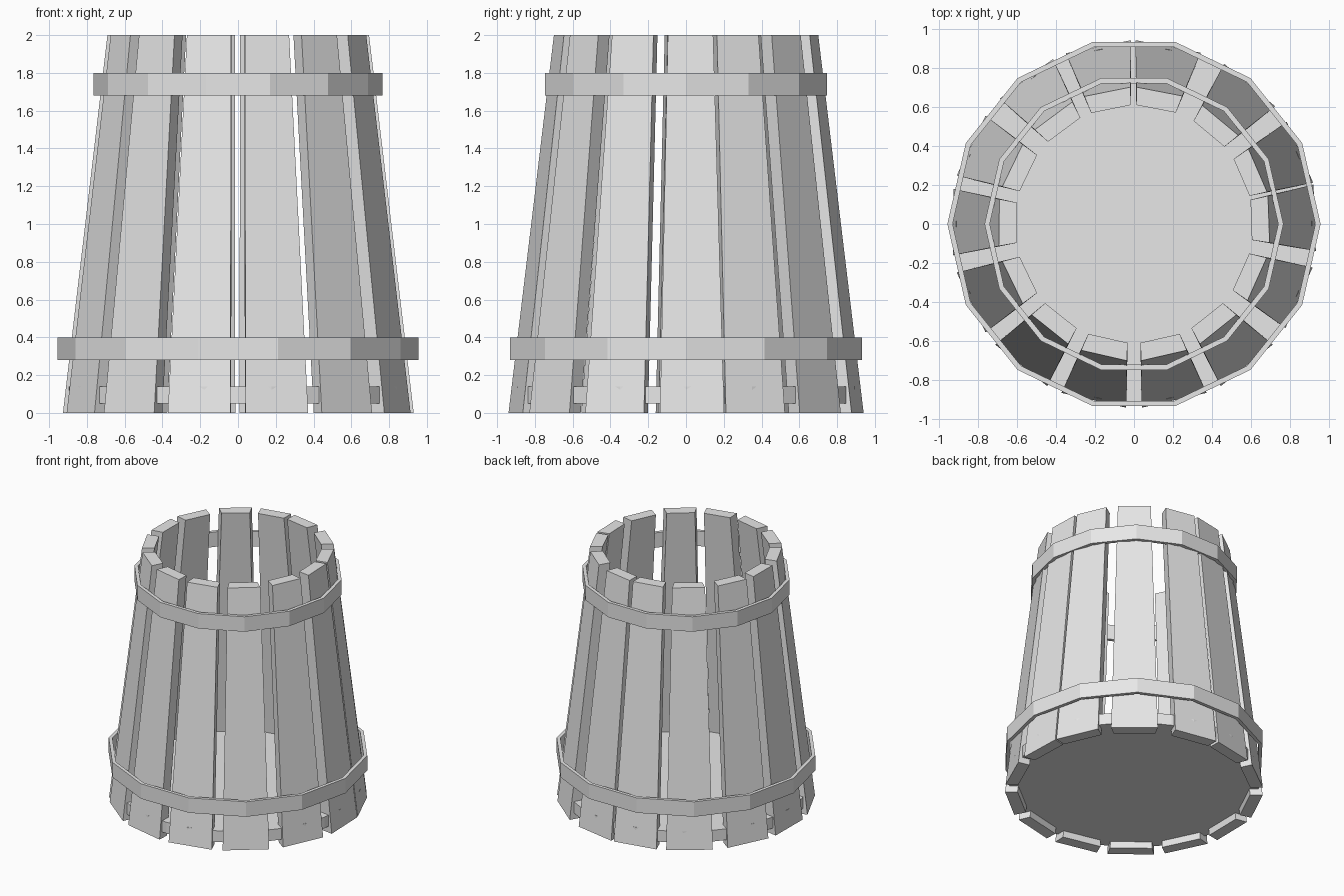
import bpy
import bmesh
from math import cos, sin, pi, radians

cube = bpy.data.objects.get("Cube")
if cube:
    bpy.data.objects.remove(cube, do_unlink=True)

SIDES = 14
STEP = 2 * pi / SIDES

grey = bpy.data.materials.new("plain_grey")
grey.use_nodes = True
grey.diffuse_color = (0.8, 0.8, 0.8, 1)
grey.node_tree.nodes["Principled BSDF"].inputs["Base Color"].default_value = (0.8, 0.8, 0.8, 1)


def finish(name, bm):
    bmesh.ops.recalc_face_normals(bm, faces=bm.faces)
    mesh = bpy.data.meshes.new(name)
    bm.to_mesh(mesh)
    bm.free()
    mesh.materials.append(grey)
    obj = bpy.data.objects.new(name, mesh)
    bpy.context.collection.objects.link(obj)
    return obj


def stave(name, angle):
    """Tapered plank leaning inwards, facing outwards at the given angle."""
    bm = bmesh.new()
    rings = []
    for z, outer, half in ((0, 0.925, 0.17), (2, 0.69, 0.12)):
        profile = ((outer, -half), (outer, half),
                   (outer - 0.09, half - 0.017), (outer - 0.09, 0.017 - half))
        rings.append([bm.verts.new((r * cos(angle) - t * sin(angle),
                                    r * sin(angle) + t * cos(angle), z))
                      for r, t in profile])
    low, high = rings
    bm.faces.new(low)
    bm.faces.new(high)
    for i in range(4):
        j = (i + 1) % 4
        bm.faces.new((low[i], low[j], high[j], high[i]))
    return finish(name, bm)


def hoop(name, radius, z0, z1, thickness=0.027):
    """Straight-sided faceted band."""
    bm = bmesh.new()
    section = ((radius, z0), (radius, z1), (radius - thickness, z1), (radius - thickness, z0))
    rings = [[bm.verts.new((r * cos(i * STEP), r * sin(i * STEP), z)) for r, z in section]
             for i in range(SIDES)]
    for i in range(SIDES):
        a, b = rings[i], rings[(i + 1) % SIDES]
        for k in range(4):
            m = (k + 1) % 4
            bm.faces.new((a[k], b[k], b[m], a[m]))
    return finish(name, bm)


# Staves, each nudged a little round the tub for uneven gaps
nudges = (2, -2.3, -1.2, 2, -1.5, -2, 0, -0.6, 0, 0, 0, 0, 0, 1.6)
for i, nudge in enumerate(nudges):
    stave(f"stave_{i + 1}", i * STEP + radians(nudge))

# Hoops
hoop("lower_hoop", 0.955, 0.28, 0.40)
hoop("upper_hoop", 0.765, 1.68, 1.80)

# Floor board
bm = bmesh.new()
bmesh.ops.create_cone(bm, cap_ends=True, segments=32, radius1=0.911, radius2=0.911, depth=0.09)
bmesh.ops.translate(bm, verts=bm.verts, vec=(0, 0, 0.095))
finish("floor_board", bm)
